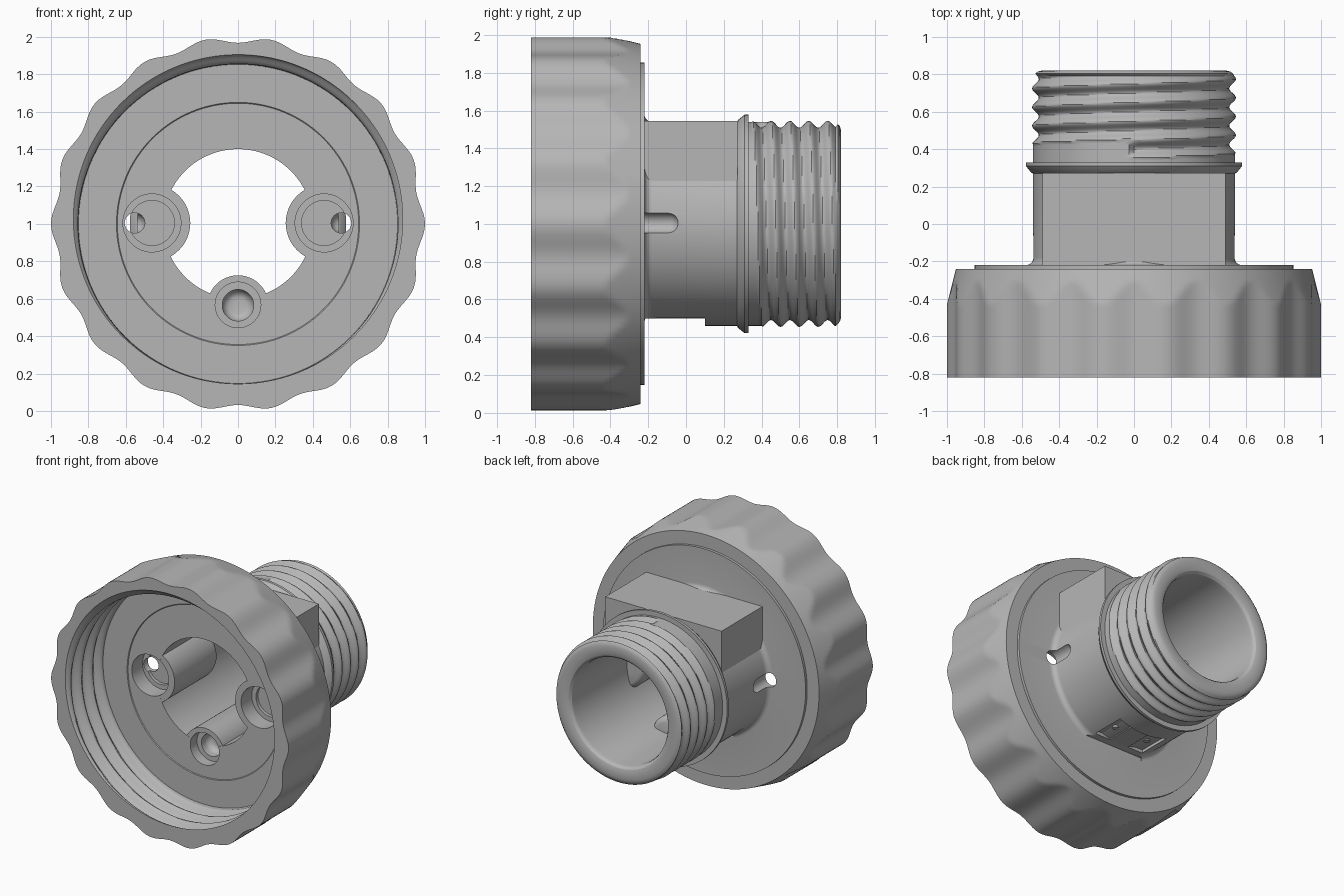
import bpy, bmesh, math
from math import sin, cos, pi, tau

cube = bpy.data.objects.get("Cube")
if cube:
    bpy.data.objects.remove(cube, do_unlink=True)

grey = bpy.data.materials.new("plain grey")
grey.use_nodes = True
colour = (0.47, 0.47, 0.47, 1)
grey.diffuse_color = colour
grey.node_tree.nodes["Principled BSDF"].inputs["Base Color"].default_value = colour


def finish(name, bm):
    bmesh.ops.recalc_face_normals(bm, faces=bm.faces[:])
    mesh = bpy.data.meshes.new(name)
    bm.to_mesh(mesh)
    bm.free()
    mesh.materials.append(grey)
    ob = bpy.data.objects.new(name, mesh)
    bpy.context.collection.objects.link(ob)
    return ob


def turn(name, rings, n):
    """Close rings (y, radius or radius function of angle) into a hollow turned part."""
    bm = bmesh.new()
    rows = []
    for y, r in rings:
        row = []
        for i in range(n):
            a = tau * i / n
            rad = r(a) if callable(r) else r
            row.append(bm.verts.new((rad * sin(a), y, 1 + rad * cos(a))))
        rows.append(row)
    for j, row in enumerate(rows):
        nxt = rows[(j + 1) % len(rows)]
        for i in range(n):
            k = (i + 1) % n
            bm.faces.new((row[i], row[k], nxt[k], nxt[i]))
    return finish(name, bm)


def rod(name, x, z, r, y0, y1, n=48, rounded=0):
    """Solid cylinder along y, with an optional domed far end."""
    bm = bmesh.new()
    prof = [(y0, r)]
    if rounded:
        prof += [(y1 - rounded + rounded * sin(t * pi / 12),
                  r - rounded + rounded * cos(t * pi / 12)) for t in range(6)]
    else:
        prof.append((y1, r))
    rows = [[bm.verts.new((x + q * sin(tau * i / n), y, z + q * cos(tau * i / n)))
             for i in range(n)] for y, q in prof]
    for a, b in zip(rows, rows[1:]):
        for i in range(n):
            k = (i + 1) % n
            bm.faces.new((a[i], a[k], b[k], b[i]))
    bm.faces.new(rows[0])
    bm.faces.new(rows[-1])
    return finish(name, bm)


def box(name, x0, x1, y0, y1, z0, z1):
    bm = bmesh.new()
    bmesh.ops.create_cube(bm, size=1)
    for v in bm.verts:
        v.co = ((x0 + x1) / 2 + v.co.x * (x1 - x0),
                (y0 + y1) / 2 + v.co.y * (y1 - y0),
                (z0 + z1) / 2 + v.co.z * (z1 - z0))
    return finish(name, bm)


def boolean(ob, tool, operation="DIFFERENCE"):
    mod = ob.modifiers.new("cut", "BOOLEAN")
    mod.operation = operation
    mod.solver = "EXACT"
    mod.object = tool
    bpy.context.view_layer.objects.active = ob
    bpy.ops.object.modifier_apply(modifier=mod.name)


# Scalloped collar with chamfered back edge and internal thread
def grip(y):
    chamfer = 1.0 - max(0, y + 0.43) * 0.25
    return lambda a: min(chamfer, 0.984 - 0.016 * cos(18 * a))


def inner_thread(y):
    fade = min(1, (-0.40 - y) / 0.05)
    return lambda a: 0.853 + fade * (0.027 + 0.025 * cos(tau * (y + 0.82) / 0.13 - a))


steps = 40
rings = [(-0.82, grip(-0.82)), (-0.45, grip(-0.45))]
rings += [(-0.43 + 0.19 * i / 12, grip(-0.43 + 0.19 * i / 12)) for i in range(13)]
rings += [(-0.24, 0.85)]
rings += [(-0.40 - 0.42 * i / steps, inner_thread(-0.40 - 0.42 * i / steps))
          for i in range(steps + 1)]
collar = turn("collar", rings, 216)


# Flanged tube with stop ring, external thread, rounded lip and bore
def outer_thread(y):
    def radius(a):
        u = (y - 0.35) / 0.1 - a / tau
        return 0.54 if u < 0 else 0.527 + 0.018 * cos(tau * u)
    return radius


rings = [(-0.40, 0.40), (-0.40, 0.645), (-0.405, 0.65), (-0.405, 0.853), (-0.22, 0.853)]
rings += [(-0.18 - 0.04 * cos(t * pi / 12), 0.58 - 0.04 * sin(t * pi / 12)) for t in range(7)]
rings += [(0.27, 0.54), (0.275, 0.55), (0.31, 0.578), (0.33, 0.578), (0.33, 0.54)]
rings += [(0.34 + 0.45 * i / 54, outer_thread(0.34 + 0.45 * i / 54)) for i in range(55)]
rings += [(0.805, 0.528), (0.815, 0.515), (0.82, 0.495), (0.82, 0.445),
          (0.812, 0.42), (0.795, 0.405), (0.77, 0.40)]
body = turn("flanged_tube", rings, 128)

# Flat-topped block around the neck
block = box("top_block", -0.49, 0.49, -0.23, 0.272, 1.0, 1.545)
core = rod("core_cutter", 0, 1, 0.47, -1, 1, 96)
boolean(block, core)

# Pin bosses along the bore, trimmed to stay inside the wall
limit = rod("limit", 0, 1, 0.499, -1, 1, 96)
bosses = [rod("left_boss", 0.46, 1.005, 0.205, -0.399, 0.14, rounded=0.05),
          rod("right_boss", -0.46, 1.005, 0.205, -0.399, 0.14, rounded=0.05),
          rod("lower_boss", 0, 0.56, 0.165, -0.399, 0.2, rounded=0.05)]
for boss in bosses:
    boolean(boss, limit, "INTERSECT")

# Pin sockets and side slots
cutters = [core, limit]
for x, boss in ((0.46, bosses[0]), (-0.46, bosses[1])):
    side = 1 if x > 0 else -1
    for tool in (rod("socket", x, 1.005, 0.155, -0.6, -0.27),
                 rod("socket_step", x, 1.005, 0.12, -0.6, -0.245),
                 rod("slot", x + side * 0.092, 1.005, 0.054, -0.6, -0.04, 24, 0.053)):
        boolean(body, tool)
        boolean(boss, tool)
        cutters.append(tool)
for tool in (rod("socket", 0, 0.567, 0.122, -0.6, -0.32),
             rod("socket_hole", 0, 0.565, 0.084, -0.6, -0.23, 48, 0.05)):
    boolean(body, tool)
    boolean(bosses[2], tool)
    cutters.append(tool)

# Flat underside with two shallow plates
for tool in (box("flat", -0.25, 0.25, -0.2199, 0.1, 0.3, 0.5),
             box("recess", 0.08, 0.21, -0.16, 0.1, 0.3, 0.525),
             box("recess", -0.21, -0.08, -0.16, 0.1, 0.3, 0.525)):
    boolean(body, tool)
    cutters.append(tool)

# Small studs on the underside plates
studs = []
for side in (-1, 1):
    bm = bmesh.new()
    bmesh.ops.create_cone(bm, cap_ends=True, segments=20, radius1=0.022, radius2=0.022, depth=0.03)
    bmesh.ops.translate(bm, verts=bm.verts, vec=(side * 0.14, -0.03, 0.525))
    studs.append(finish("underside_stud", bm))

for tool in cutters:
    bpy.data.objects.remove(tool, do_unlink=True)

# Smooth shading with sharp edges kept
bpy.ops.object.select_all(action="DESELECT")
for ob in [collar, body, block] + bosses + studs:
    ob.select_set(True)
bpy.context.view_layer.objects.active = body
bpy.ops.object.shade_smooth_by_angle(angle=math.radians(30))
